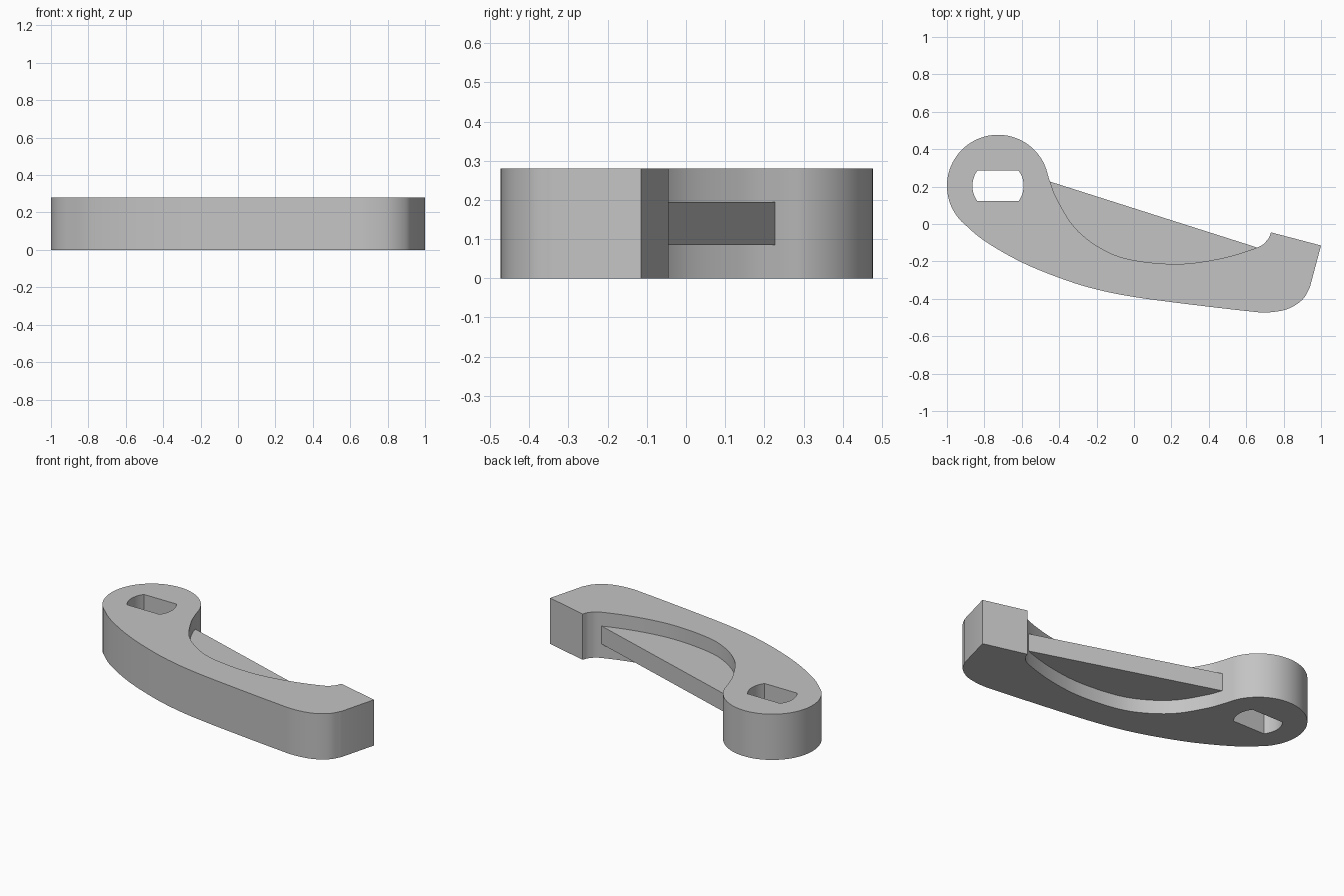
import bpy
import bmesh
from math import radians, sin, cos, asin, pi
from mathutils import Vector

cube = bpy.data.objects.get("Cube")
if cube:
    bpy.data.objects.remove(cube, do_unlink=True)

HEIGHT = 0.28
EYE = Vector((-0.727, 0.204))
EYE_RADIUS = 0.273

grey = bpy.data.materials.new("plain grey")
grey.use_nodes = True
colour = (0.55, 0.55, 0.55, 1)
grey.diffuse_color = colour
grey.node_tree.nodes["Principled BSDF"].inputs["Base Color"].default_value = colour


def arc(centre, radius, start, end, steps):
    """Points along a circular arc, angles in radians."""
    angles = [start + (end - start) * i / steps for i in range(steps + 1)]
    return [centre + radius * Vector((cos(a), sin(a))) for a in angles]


def smooth_path(points, steps=6):
    """Smooth curve passing through every point."""
    pts = [Vector(p) for p in points]
    pts = [2 * pts[0] - pts[1]] + pts + [2 * pts[-1] - pts[-2]]
    path = []
    for a, b, c, d in zip(pts, pts[1:], pts[2:], pts[3:]):
        for i in range(steps):
            t = i / steps
            path.append(0.5 * (2 * b + (c - a) * t
                               + (2 * a - 5 * b + 4 * c - d) * t ** 2
                               + (3 * b - a - 3 * c + d) * t ** 3))
    return path + [pts[-2]]


def prism(name, outline, bottom, top):
    """Upright solid from a closed outline."""
    bm = bmesh.new()
    base = bm.faces.new([bm.verts.new((p[0], p[1], bottom)) for p in outline])
    result = bmesh.ops.extrude_face_region(bm, geom=[base], use_keep_orig=True)
    raised = [g for g in result["geom"] if isinstance(g, bmesh.types.BMVert)]
    bmesh.ops.translate(bm, verts=raised, vec=(0, 0, top - bottom))
    bmesh.ops.recalc_face_normals(bm, faces=bm.faces)
    mesh = bpy.data.meshes.new(name)
    bm.to_mesh(mesh)
    bm.free()
    mesh.materials.append(grey)
    obj = bpy.data.objects.new(name, mesh)
    bpy.context.collection.objects.link(obj)
    return obj


# Lever arm: round eye, convex outer edge, blunt hooked tip, concave inner edge
eye_arc = arc(EYE, EYE_RADIUS, radians(20), radians(225), 48)
outer_edge = smooth_path([
    eye_arc[-1], (-0.80, -0.09), (-0.6, -0.205), (-0.38, -0.295), (-0.2, -0.35),
    (0, -0.39), (0.3, -0.43), (0.6, -0.465), (0.71, -0.473), (0.82, -0.455),
    (0.9, -0.405), (0.94, -0.34)])
inner_edge = smooth_path([
    (0.733, -0.045), (0.713, -0.085), (0.658, -0.126), (0.46, -0.185),
    (0.23, -0.214), (-0.02, -0.19), (-0.18, -0.128), (-0.316, -0.02),
    (-0.41, 0.13), (-0.449, 0.227), eye_arc[0]])
outline = eye_arc[:-1] + outer_edge + [(1, -0.115)] + inner_edge[:-1]
arm = prism("lever_arm", outline, 0, HEIGHT)

# Shaft hole: circle with two flats
hole_radius, half_flat = 0.137, 0.082
corner = asin(half_flat / hole_radius)
hole = (arc(EYE, hole_radius, -corner, corner, 10)
        + arc(EYE, hole_radius, pi - corner, pi + corner, 10))
cutter = prism("hole_cutter", hole, -0.1, HEIGHT + 0.1)
cutter.hide_render = True
cut = arm.modifiers.new("shaft hole", 'BOOLEAN')
cut.operation = 'DIFFERENCE'
cut.object = cutter
bpy.context.view_layer.objects.active = arm
bpy.ops.object.modifier_apply(modifier=cut.name)
bpy.data.objects.remove(cutter, do_unlink=True)

# Thin web bridging the hollow, its ends buried in the arm
web_outline = [(-0.5, 0.243), (-0.48, 0.1), (-0.25, -0.2), (0.1, -0.3),
               (0.5, -0.28), (0.75, -0.155)]
web = prism("web", web_outline, 0.085, 0.195)

# Smooth curved walls, crisp edges
bpy.ops.object.select_all(action='DESELECT')
arm.select_set(True)
bpy.context.view_layer.objects.active = arm
bpy.ops.object.shade_smooth_by_angle(angle=radians(25))
